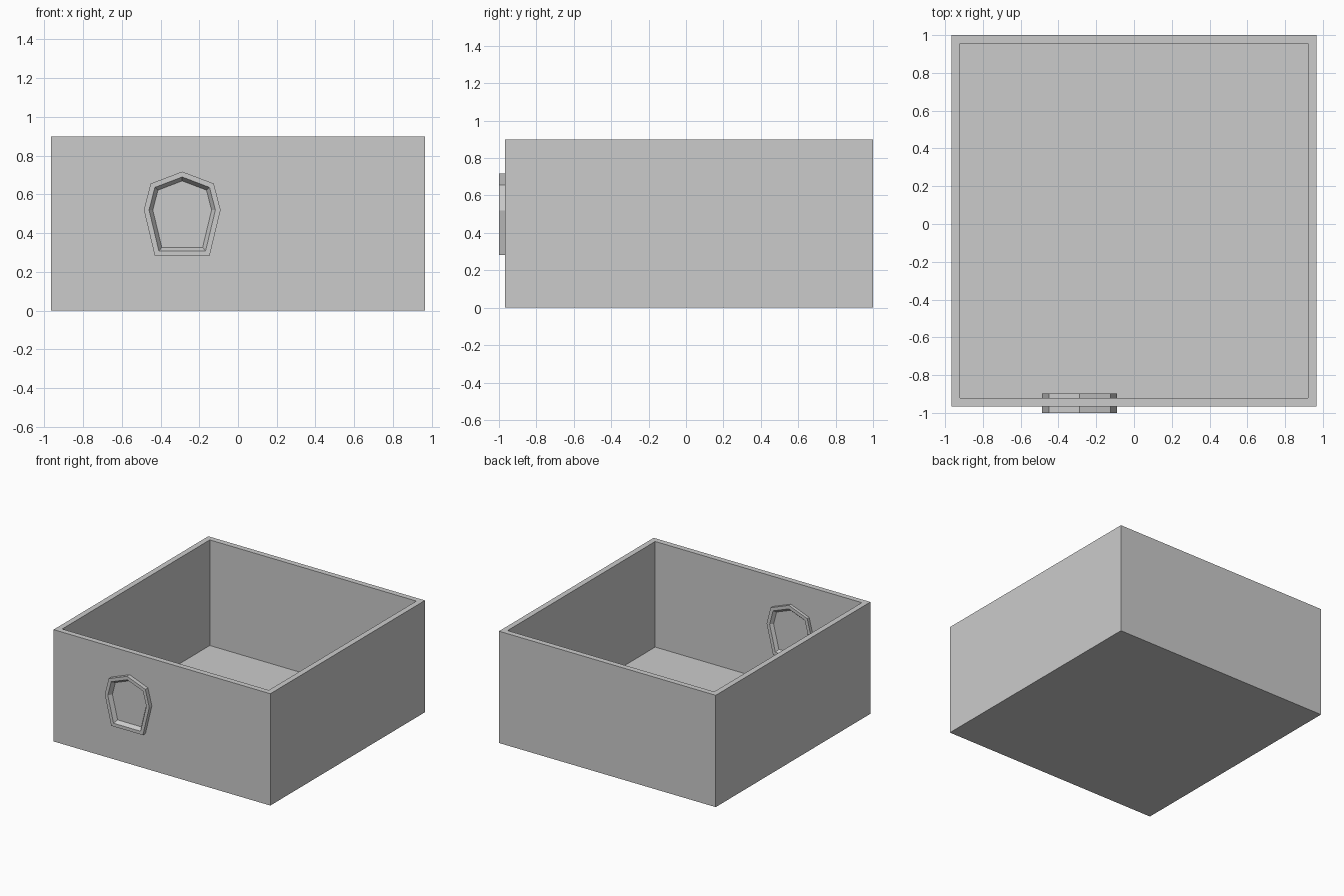
import bpy, bmesh
from mathutils import Vector

if "Cube" in bpy.data.objects:
    bpy.data.objects.remove(bpy.data.objects["Cube"])


def finish(name, bm):
    bmesh.ops.recalc_face_normals(bm, faces=bm.faces)
    mesh = bpy.data.meshes.new(name)
    bm.to_mesh(mesh)
    bm.free()
    obj = bpy.data.objects.new(name, mesh)
    bpy.context.collection.objects.link(obj)
    return obj


# Open room: box with its top face inset and pushed down to the floor
WALL, FLOOR, HEIGHT = 0.045, 0.05, 0.9
X, Y0, Y1 = 0.965, -0.967, 1.0
bm = bmesh.new()
bmesh.ops.create_cube(bm, size=1)
bmesh.ops.scale(bm, vec=(2 * X, Y1 - Y0, HEIGHT), verts=bm.verts)
bmesh.ops.translate(bm, vec=(0, (Y0 + Y1) / 2, HEIGHT / 2), verts=bm.verts)
bm.normal_update()
top = max(bm.faces, key=lambda f: f.calc_center_median().z)
bmesh.ops.inset_region(bm, faces=[top], thickness=WALL, use_even_offset=True)
floor = bmesh.ops.extrude_face_region(bm, geom=[top])
bmesh.ops.delete(bm, geom=[top], context='FACES_ONLY')
for v in (g for g in floor["geom"] if isinstance(g, bmesh.types.BMVert)):
    v.co.z = FLOOR
finish("room_walls_and_floor", bm)

# Seven-sided window frame passing through the front wall
CX, FRONT, BACK = -0.288, -1.0, -0.897
half = [(0.0, 0.718), (0.163, 0.656), (0.198, 0.52), (0.141, 0.282)]
outline = half + [(-x, z) for x, z in reversed(half[1:])]
bm = bmesh.new()
front = bm.faces.new([bm.verts.new((CX + x, FRONT, z)) for x, z in outline])
back = bm.faces.new([bm.verts.new((CX + x, BACK, z)) for x, z in outline])
fv, bv = list(front.verts), list(back.verts)
for i in range(7):
    j = (i + 1) % 7
    bm.faces.new((fv[i], fv[j], bv[j], bv[i]))
bmesh.ops.recalc_face_normals(bm, faces=bm.faces)
bm.normal_update()

# Flat rim, then a bevel down to the pane on both sides of the wall
for face, pane_y in ((front, Y0 - 0.002), (back, Y0 + WALL + 0.002)):
    for width in (0.026, 0.019):
        bmesh.ops.inset_region(bm, faces=[face], thickness=width,
                               use_even_offset=True)
    for v in face.verts:
        v.co.y = pane_y
finish("window_frame", bm)
